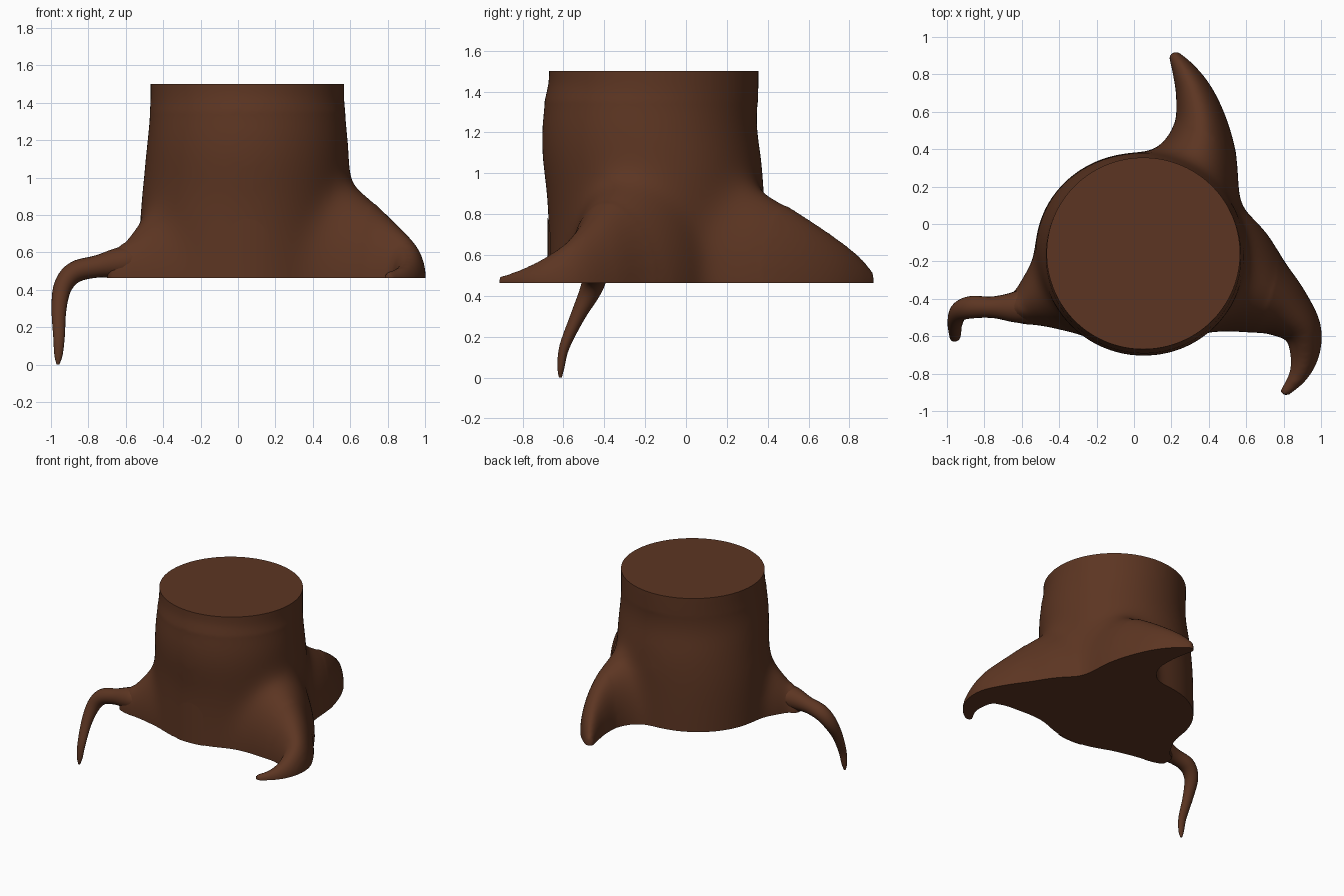
import bpy, bmesh, math
from mathutils import Vector

if "Cube" in bpy.data.objects:
    bpy.data.objects.remove(bpy.data.objects["Cube"], do_unlink=True)

GROUND, TOP = 0.462, 1.5

bark = bpy.data.materials.new("brown bark")
bark.use_nodes = True
brown = (0.108, 0.036, 0.016, 1)
bark.diffuse_color = brown
bsdf = bark.node_tree.nodes["Principled BSDF"]
bsdf.inputs["Base Color"].default_value = brown
bsdf.inputs["Roughness"].default_value = 0.9


def smooth_path(points, steps=5):
    """Catmull-Rom interpolation of (x, y, z, width, height) stations."""
    p = [points[0]] + points + [points[-1]]
    out = []
    for a, b, c, d in zip(p, p[1:], p[2:], p[3:]):
        for s in range(steps):
            t = s / steps
            out.append([0.5 * (2 * j + (k - i) * t + (2 * i - 5 * j + 4 * k - l) * t ** 2
                               + (3 * j - i - 3 * k + l) * t ** 3)
                        for i, j, k, l in zip(a, b, c, d)])
    return out + [list(points[-1])]


def loft(bm, points, ref, sides=32):
    """Closed elliptical tube along a path; ref fixes the roll of the sections."""
    path = smooth_path(points)
    rings = []
    for i, (x, y, z, w, h) in enumerate(path):
        before, after = path[max(i - 1, 0)], path[min(i + 1, len(path) - 1)]
        tangent = (Vector(after[:3]) - Vector(before[:3])).normalized()
        side = Vector(ref).cross(tangent).normalized()
        up = tangent.cross(side)
        rings.append([bm.verts.new(Vector((x, y, z)) + side * w * math.cos(a) + up * h * math.sin(a))
                      for a in (math.tau * k / sides for k in range(sides))])
    for r, s in zip(rings, rings[1:]):
        for k in range(sides):
            n = (k + 1) % sides
            bm.faces.new((r[k], r[n], s[n], s[k]))
    bm.faces.new(rings[0][::-1])
    bm.faces.new(rings[-1])


def finish(bm, name):
    bmesh.ops.recalc_face_normals(bm, faces=bm.faces)
    mesh = bpy.data.meshes.new(name)
    bm.to_mesh(mesh)
    bm.free()
    mesh.materials.append(bark)
    obj = bpy.data.objects.new(name, mesh)
    bpy.context.collection.objects.link(obj)
    return obj


def shade(obj):
    bpy.ops.object.select_all(action="DESELECT")
    obj.select_set(True)
    bpy.context.view_layer.objects.active = obj
    bpy.ops.object.shade_smooth_by_angle(angle=math.radians(42))


# Trunk: upright loft, slightly bulging at mid height
bm = bmesh.new()
loft(bm, [(0.03, -0.145, 0.2, 0.56, 0.53),
          (0.03, -0.145, 0.7, 0.56, 0.53),
          (0.045, -0.152, 0.95, 0.555, 0.535),
          (0.052, -0.18, 1.18, 0.542, 0.532),
          (0.05, -0.162, 1.38, 0.52, 0.516),
          (0.05, -0.157, 1.5, 0.518, 0.513),
          (0.05, -0.157, 1.6, 0.518, 0.513)], (0, 1, 0), 64)

# Roots: domed ridges on the ground plane, as x, y, half width, height
roots = {
    "back": [(0.22, 0.05, 0.38, 0.68), (0.31, 0.26, 0.27, 0.54), (0.35, 0.4, 0.2, 0.44),
             (0.355, 0.55, 0.14, 0.345), (0.32, 0.7, 0.1, 0.245),
             (0.265, 0.82, 0.063, 0.155), (0.205, 0.915, 0.025, 0.06)],
    "left": [(0.3, -0.2, 0.42, 0.68), (0.5, -0.28, 0.34, 0.58), (0.66, -0.37, 0.24, 0.455),
             (0.8, -0.46, 0.16, 0.32), (0.9, -0.57, 0.105, 0.21),
             (0.912, -0.7, 0.078, 0.12), (0.875, -0.815, 0.05, 0.065),
             (0.795, -0.91, 0.024, 0.035)],
    "right": [(-0.2, -0.28, 0.38, 0.58), (-0.36, -0.345, 0.27, 0.46), (-0.49, -0.395, 0.18, 0.34),
              (-0.6, -0.44, 0.1, 0.2), (-0.7, -0.447, 0.055, 0.13)],
}
for stations in roots.values():
    loft(bm, [(x, y, GROUND, w, h) for x, y, w, h in stations], (0, 0, 1))
source = finish(bm, "stump_source")

# Fuse trunk and roots into one skin
remesh = source.modifiers.new("fuse", "REMESH")
remesh.mode = "VOXEL"
remesh.voxel_size = 0.016
soften = source.modifiers.new("soften", "SMOOTH")
soften.factor = 0.5
soften.iterations = 10
graph = bpy.context.evaluated_depsgraph_get()
fused = bpy.data.meshes.new_from_object(source.evaluated_get(graph))
bm = bmesh.new()
bm.from_mesh(fused)
bpy.data.objects.remove(source, do_unlink=True)
bpy.data.meshes.remove(fused)

# Blend the root shoulders into the trunk with wide fillets
axis = Vector((0.05, -0.155))
for reach in (0.62, 0.67, 0.72):
    shoulder = [v for v in bm.verts if v.co.z < 1.35 and (v.co.xy - axis).length < reach]
    for i in range(30):
        bmesh.ops.smooth_vert(bm, verts=shoulder, factor=0.5,
                              use_axis_x=True, use_axis_y=True, use_axis_z=True)

# Saw the top and the underside flat
for height, direction in ((TOP, 1), (GROUND, -1)):
    cut = bmesh.ops.bisect_plane(bm, geom=bm.verts[:] + bm.edges[:] + bm.faces[:],
                                 plane_co=(0, 0, height), plane_no=(0, 0, direction),
                                 clear_outer=True)
    rim = [e for e in cut["geom_cut"] if isinstance(e, bmesh.types.BMEdge)]
    bmesh.ops.holes_fill(bm, edges=rim, sides=0)
shade(finish(bm, "stump_with_roots"))

# Hanging root: thin tapering tail that drops below the stump
bm = bmesh.new()
loft(bm, [(-0.46, -0.39, 0.56, 0.06, 0.1), (-0.6, -0.44, 0.548, 0.085, 0.09),
          (-0.75, -0.445, 0.525, 0.06, 0.058), (-0.87, -0.445, 0.495, 0.057, 0.06),
          (-0.935, -0.47, 0.42, 0.05, 0.052), (-0.957, -0.53, 0.3, 0.04, 0.036),
          (-0.957, -0.595, 0.15, 0.031, 0.025), (-0.96, -0.612, 0.05, 0.022, 0.017),
          (-0.963, -0.615, 0.0, 0.007, 0.007)], (0, 1, 0), 20)
shade(finish(bm, "hanging_root"))

# Door: thin arched plate that follows the trunk curve
bm = bmesh.new()
columns, half, spring = 16, 0.11, 0.67
strip = []
for i in range(columns + 1):
    angle = math.pi * i / columns
    x = 0.05 - half * math.cos(angle)
    y = -0.147 - 0.53 * math.sqrt(1 - ((x - 0.03) / 0.56) ** 2)
    strip.append([bm.verts.new((x, y, z))
                  for z in (GROUND, spring + half * math.sin(angle))])
for a, b in zip(strip, strip[1:]):
    bm.faces.new((a[0], b[0], b[1], a[1]))
door = finish(bm, "arched_door")
if door.data.polygons[columns // 2].normal.y > 0:
    door.data.flip_normals()
shade(door)
